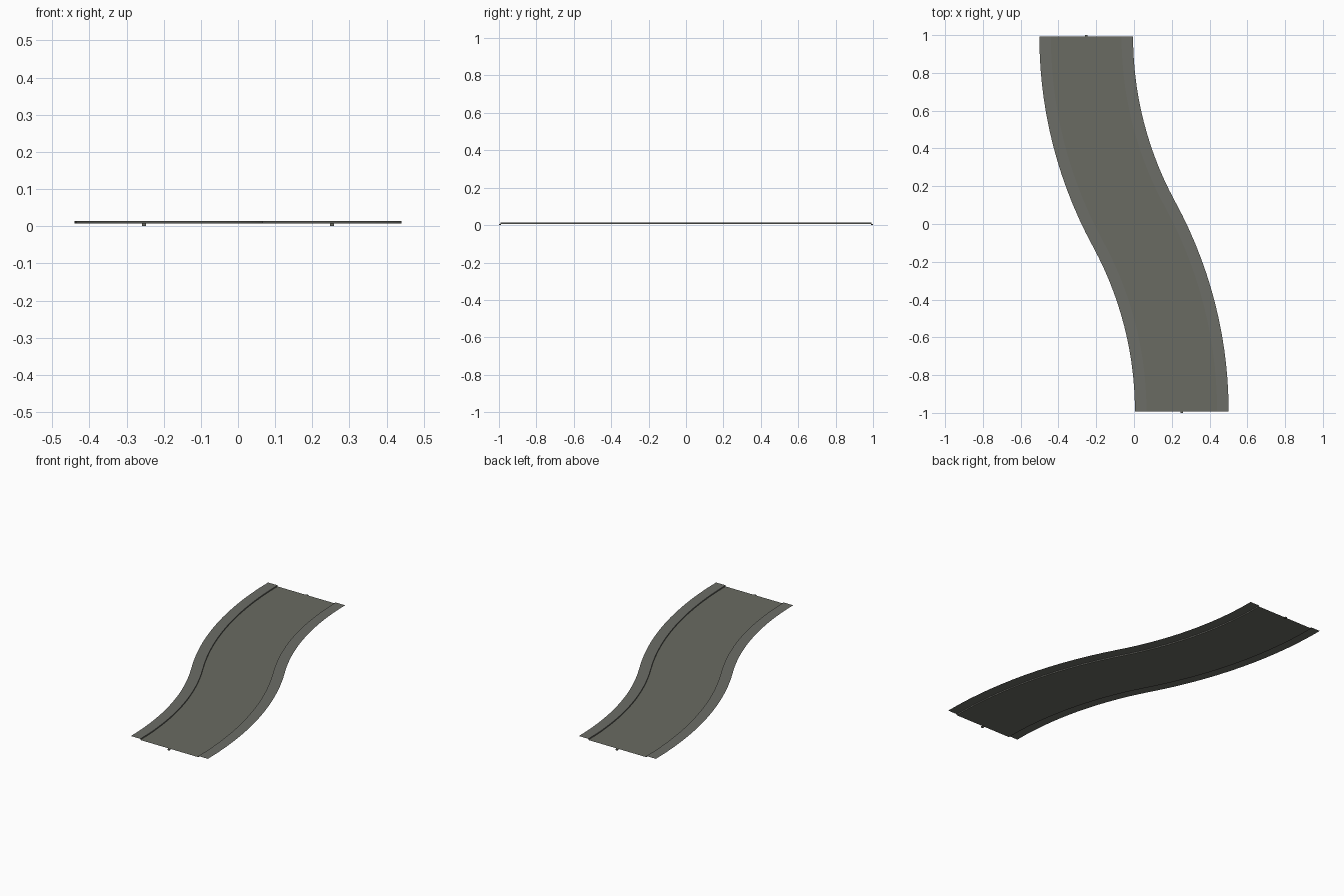
import bpy, math

if "Cube" in bpy.data.objects:
    bpy.data.objects.remove(bpy.data.objects["Cube"])

END_X, END_Y = 0.253, 0.992         # centre of the road at each end
R = (END_X**2 + END_Y**2) / (2 * END_X)   # radius of the two tangent arcs
ANG = math.asin(END_Y / R)
SEG = 14
HALF, KERB = 0.248, 0.187           # half widths: whole strip, carriageway
Z_ROAD, Z_WALK = 0.007, 0.0138


def material(name, rgb):
    m = bpy.data.materials.new(name)
    m.diffuse_color = (*rgb, 1)
    m.use_nodes = True
    m.node_tree.nodes["Principled BSDF"].inputs["Base Color"].default_value = m.diffuse_color
    return m


asphalt = material("asphalt grey", (0.142, 0.146, 0.122))
paving = material("paving grey", (0.150, 0.153, 0.135))


def make(name, verts, faces, mat):
    me = bpy.data.meshes.new(name)
    me.from_pydata(verts, [], faces)
    me.materials.append(mat)
    ob = bpy.data.objects.new(name, me)
    bpy.context.collection.objects.link(ob)
    return ob


# S-shaped centre line: (x, y, heading) from the front end to the back end
path = []
for i in range(SEG + 1):
    a = ANG * i / SEG
    path.append((END_X - R * (1 - math.cos(a)), -END_Y + R * math.sin(a), a))
path += [(-x, -y, a) for x, y, a in reversed(path[:-1])]


def sweep(name, profile, mat):
    """Sweep an open cross-section of (offset to the right, z) along the path."""
    n = len(profile)
    verts = [(x + o * math.cos(a), y + o * math.sin(a), z)
             for x, y, a in path for o, z in profile]
    faces = [(i * n + k, i * n + k + 1, (i + 1) * n + k + 1, (i + 1) * n + k)
             for i in range(len(path) - 1) for k in range(n - 1)]
    return make(name, verts, faces, mat)


# Carriageway and the two raised walks with their kerb faces
sweep("carriageway", [(-KERB, Z_ROAD), (KERB, Z_ROAD)], asphalt)
sweep("left_walk", [(-HALF, Z_WALK), (-KERB, Z_WALK), (-KERB, Z_ROAD)], paving)
sweep("right_walk", [(KERB, Z_ROAD), (KERB, Z_WALK), (HALF, Z_WALK)], paving)

# Small locating pin under the middle of each end
for name, s in (("front_pin", 1), ("back_pin", -1)):
    verts = [(s * END_X + dx, s * (-0.994 + dy), z)
             for z in (0, Z_ROAD) for dx, dy in
             ((-.006, -.006), (.006, -.006), (.006, .006), (-.006, .006))]
    faces = [(3, 2, 1, 0), (4, 5, 6, 7)] + \
            [(k, (k + 1) % 4, (k + 1) % 4 + 4, k + 4) for k in range(4)]
    make(name, verts, faces, asphalt)
